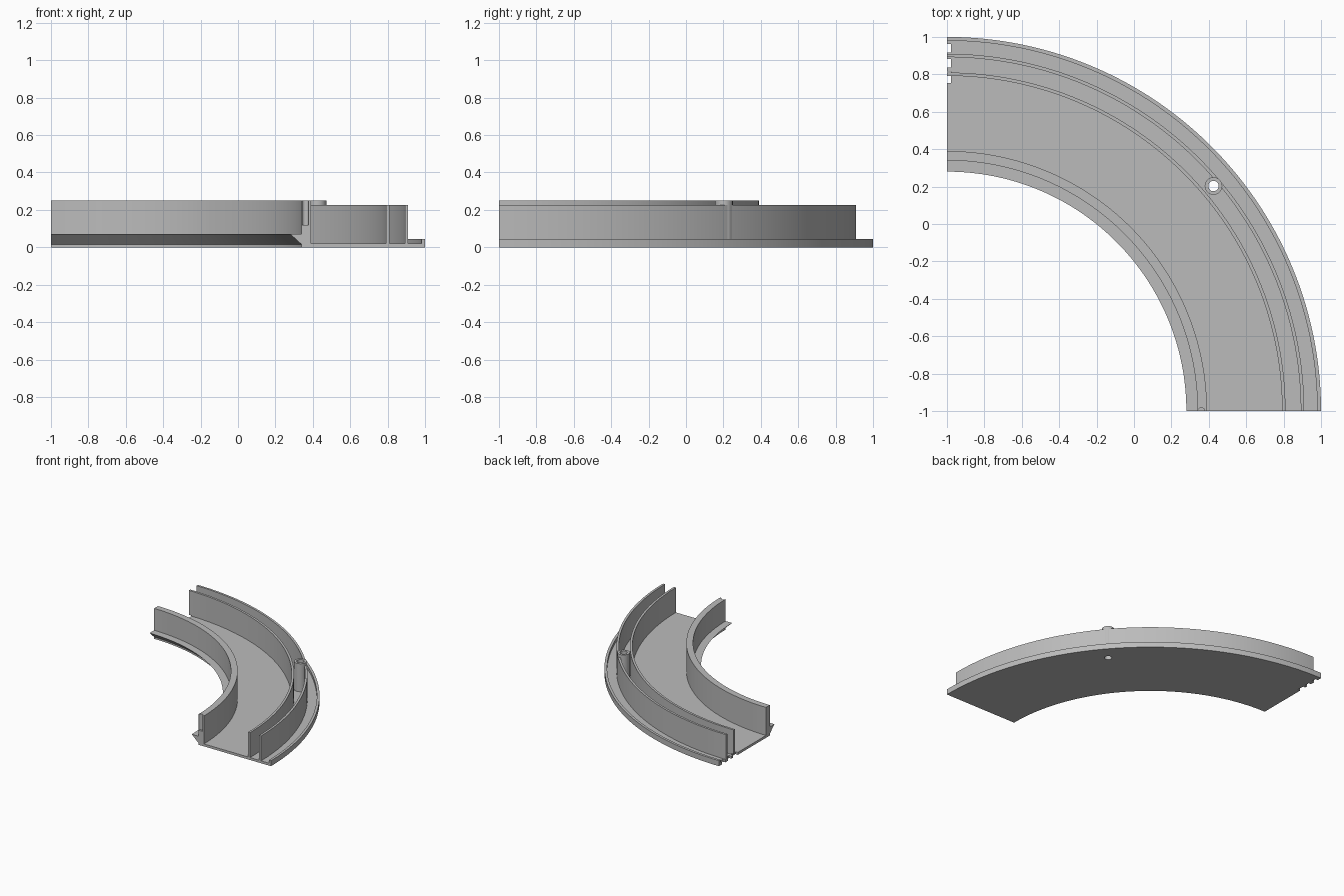
import bpy
import bmesh
from math import cos, sin, pi, radians
from mathutils import Matrix, Vector

default = bpy.data.objects.get("Cube")
if default:
    bpy.data.objects.remove(default, do_unlink=True)

grey = bpy.data.materials.new("plain grey")
grey.use_nodes = True
colour = (0.5, 0.5, 0.5, 1)
grey.diffuse_color = colour
grey.node_tree.nodes["Principled BSDF"].inputs["Base Color"].default_value = colour

CENTRE = Vector((-1, -1, 0))
STEPS = 96


def finish(bm, name):
    bmesh.ops.recalc_face_normals(bm, faces=bm.faces)
    mesh = bpy.data.meshes.new(name)
    bm.to_mesh(mesh)
    bm.free()
    mesh.materials.append(grey)
    ob = bpy.data.objects.new(name, mesh)
    bpy.context.collection.objects.link(ob)
    return ob


def sweep(profile, name):
    """Sweep a closed (radius, height) outline through a quarter turn."""
    bm = bmesh.new()
    rings = []
    for i in range(STEPS + 1):
        a = pi / 2 * i / STEPS
        rings.append([bm.verts.new(CENTRE + Vector((r * cos(a), r * sin(a), z)))
                      for r, z in profile])
    n = len(profile)
    for a, b in zip(rings, rings[1:]):
        for j in range(n):
            k = (j + 1) % n
            bm.faces.new((a[j], a[k], b[k], b[j]))
    bm.faces.new(rings[0])
    bm.faces.new(rings[-1])
    return finish(bm, name)


def cylinder(name, x, y, radius, z0, z1):
    bm = bmesh.new()
    bmesh.ops.create_cone(bm, cap_ends=True, segments=40, radius1=radius,
                          radius2=radius, depth=z1 - z0,
                          matrix=Matrix.Translation((x, y, (z0 + z1) / 2)))
    return finish(bm, name)


def box(name, low, high):
    low, high = Vector(low), Vector(high)
    bm = bmesh.new()
    bmesh.ops.create_cube(bm, size=1, matrix=Matrix.Translation((low + high) / 2)
                          @ Matrix.Diagonal((*(high - low), 1)))
    return finish(bm, name)


def cut(ob, cutter):
    cutter.hide_render = True
    mod = ob.modifiers.new("cut", 'BOOLEAN')
    mod.operation = 'DIFFERENCE'
    mod.solver = 'EXACT'
    mod.object = cutter
    bpy.context.view_layer.objects.active = ob
    bpy.ops.object.modifier_apply(modifier=mod.name)


# Floor with inner lip, inner wall, two thin walls and outer rim
FLOOR, RIM, THIN, TALL, LIP = 0.02, 0.045, 0.225, 0.25, 0.07
outline = [(1.34, 0), (2, 0), (2, RIM), (1.98, RIM), (1.98, FLOOR)]
for outer in (1.91, 1.81):
    inner = outer - 0.018
    outline += [(outer, FLOOR), (outer, THIN), (inner, THIN), (inner, FLOOR)]
outline += [(1.39, FLOOR), (1.39, TALL), (1.34, TALL),
            (1.34, LIP), (1.28, LIP), (1.34, 0.015)]
track = sweep(outline, "curved_channel")

# Hollow post between the thin walls
px, py = 0.425, 0.203
post = cylinder("post", px, py, 0.047, 0.01, TALL)

# Post hole, socket in the inner wall's front end, slots in the far end
hole = cylinder("hole_cutter", px, py, 0.028, -0.1, 0.4)
socket = cylinder("socket_cutter", 0.36, -1, 0.018, 0.12, 0.4)
slots = [box("slot_cutter", (-1.1, y0, -0.1), (-0.978, y1, 0.025))
         for y0, y1 in ((0.755, 0.815), (0.838, 0.882), (0.918, 0.962))]

cut(post, hole)
for cutter in [hole, socket] + slots:
    cut(track, cutter)
for cutter in [hole, socket] + slots:
    bpy.data.objects.remove(cutter, do_unlink=True)

# Smooth curves, sharp corners
bpy.ops.object.select_all(action='DESELECT')
for ob in (track, post):
    ob.select_set(True)
bpy.context.view_layer.objects.active = track
bpy.ops.object.shade_smooth_by_angle(angle=radians(30))
